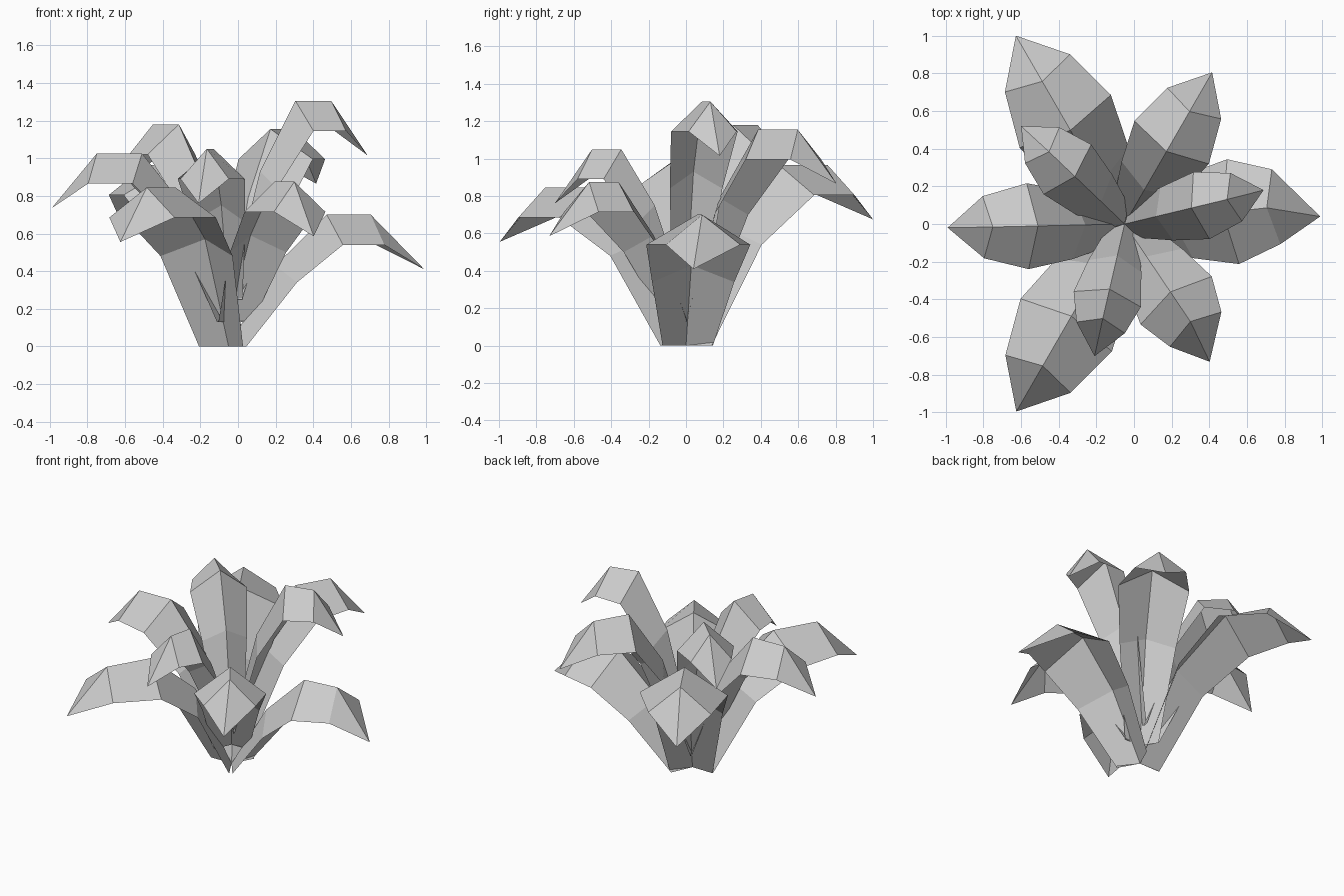
import bpy, math

if "Cube" in bpy.data.objects:
    bpy.data.objects.remove(bpy.data.objects["Cube"])

CENTRE_X = -0.05


def leaf(name, angle, base, mid, bend, end, tip):
    """Folded leaf with a raised crease.
    base/mid/bend/end = (edge radius, edge z, half width, crease setback, crease rise)
    tip = (radius, z, angle)"""
    def at(r, side, z, a):
        a = math.radians(a)
        return (CENTRE_X + r * math.cos(a) - side * math.sin(a),
                r * math.sin(a) + side * math.cos(a), z)

    verts, faces = [], []
    for r, z, w, back, rise in (base, mid, bend, end):
        verts += [at(r, w, z, angle), at(r - back, 0, z + rise, angle), at(r, -w, z, angle)]
    verts.append(at(tip[0], 0, tip[1], tip[2]))
    for i in range(0, 9, 3):
        for j in (i, i + 1):
            faces.append((j, j + 3, j + 4, j + 1))
    faces += [(9, 12, 10), (10, 12, 11)]
    me = bpy.data.meshes.new(name)
    me.from_pydata(verts, [], faces)
    ob = bpy.data.objects.new(name, me)
    bpy.context.collection.objects.link(ob)


def whorl(prefix, scale, z0, mid_r, bend_w, end_w, leaves):
    # each leaf: angle, tip angle, bend radius, end radius, tip radius, edge z, mid z
    for i, (a, ta, rb, re, rt, ze, zm) in enumerate(leaves):
        leaf(f"{prefix}_leaf_{i + 1}", a,
             (0.08 * scale, z0, 0.135 * scale, 0.08 * scale, 0),
             (mid_r, zm, bend_w * 0.79, 0.09 * scale, 0.09),
             (rb, ze, bend_w, 0.055, 0.16),
             (re, ze, end_w, 0.05, 0.16),
             (rt, ze - 0.13, ta))


# Outer low leaves
whorl("outer", 1.0, 0.0, 0.34, 0.28, 0.20, [
    (6.5, 2.2, 0.58, 0.81, 1.04, 0.54, 0.34),
    (120, 120, 0.63, 0.925, 1.155, 0.805, 0.54),
    (240, 240, 0.62, 0.92, 1.15, 0.685, 0.48)])

# Middle leaves, set between the outer ones
whorl("middle", 0.8, 0.13, 0.28, 0.228, 0.165, [
    (60, 60, 0.50, 0.74, 0.93, 0.995, 0.70),
    (181.3, 181.2, 0.515, 0.75, 0.94, 0.865, 0.62),
    (304, 301.7, 0.49, 0.675, 0.86, 0.715, 0.50)])

# Inner tall leaves
whorl("inner", 0.65, 0.25, 0.23, 0.183, 0.132, [
    (13.5, 13.7, 0.42, 0.61, 0.76, 1.145, 0.84),
    (136.3, 136.6, 0.42, 0.605, 0.757, 1.02, 0.76),
    (257, 257.2, 0.41, 0.565, 0.72, 0.89, 0.66)])
